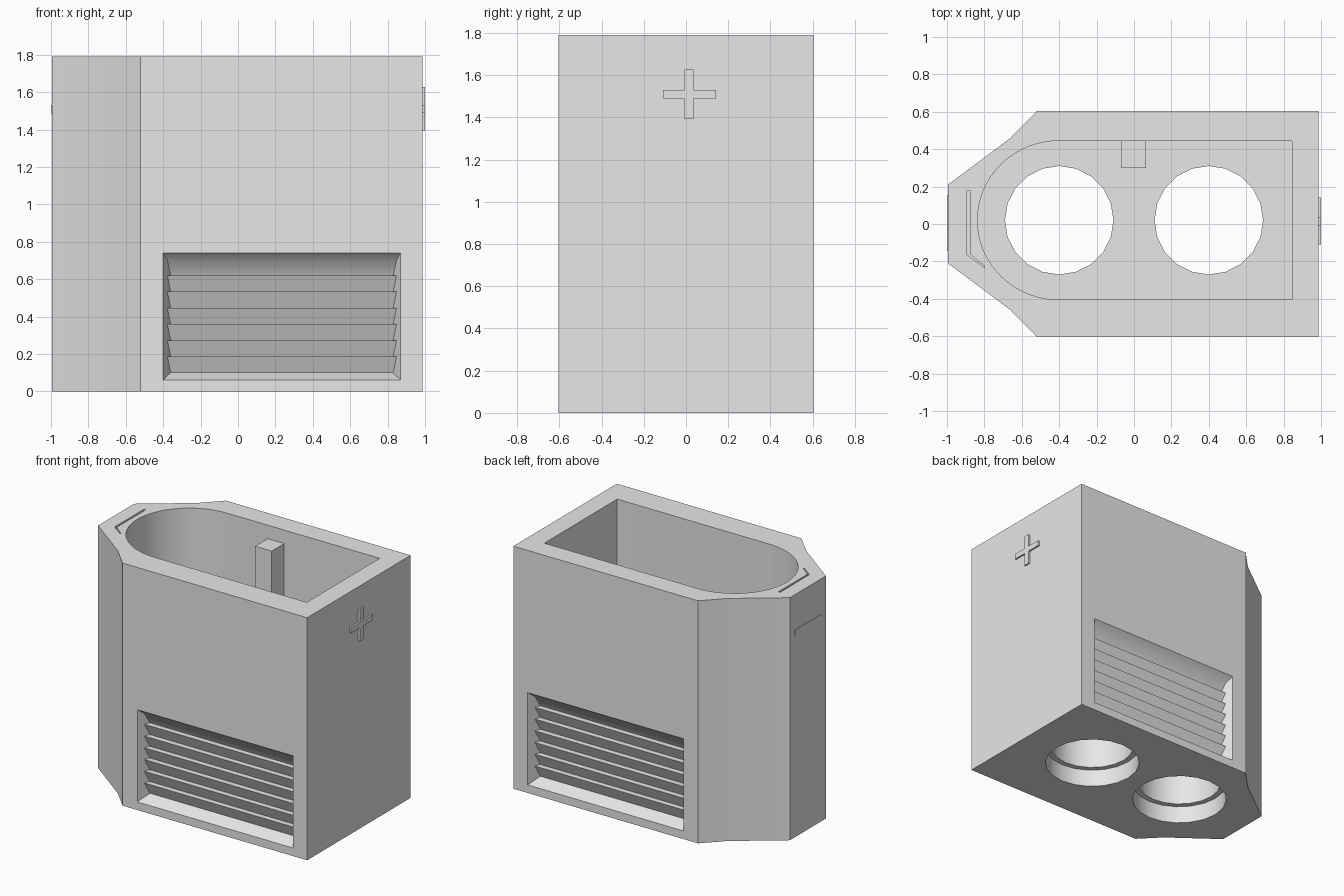
import bpy, bmesh
from math import sin, cos, pi, radians

HEIGHT, FLOOR = 1.79, 0.6

old = bpy.data.objects.get("Cube")
if old:
    bpy.data.objects.remove(old, do_unlink=True)

grey = bpy.data.materials.new("light_grey")
grey.use_nodes = True
grey.diffuse_color = (0.8, 0.8, 0.8, 1)
grey.node_tree.nodes["Principled BSDF"].inputs["Base Color"].default_value = (0.8, 0.8, 0.8, 1)


def loft(name, ring_a, ring_b):
    """Closed solid between two matching rings of points."""
    bm = bmesh.new()
    a = [bm.verts.new(p) for p in ring_a]
    b = [bm.verts.new(p) for p in ring_b]
    bm.faces.new(a)
    bm.faces.new(b[::-1])
    for i in range(len(a)):
        j = (i + 1) % len(a)
        bm.faces.new((a[i], b[i], b[j], a[j]))
    bmesh.ops.recalc_face_normals(bm, faces=bm.faces)
    mesh = bpy.data.meshes.new(name)
    bm.to_mesh(mesh)
    bm.free()
    mesh.materials.append(grey)
    obj = bpy.data.objects.new(name, mesh)
    bpy.context.collection.objects.link(obj)
    return obj


def prism(name, outline, z0, z1):
    return loft(name, [(x, y, z0) for x, y in outline], [(x, y, z1) for x, y in outline])


def box(name, x0, x1, y0, y1, z0, z1):
    return prism(name, [(x0, y0), (x1, y0), (x1, y1), (x0, y1)], z0, z1)


def arc(cx, cy, rx, ry, start, end, count):
    return [(cx + rx * cos(start + (end - start) * i / count),
             cy + ry * sin(start + (end - start) * i / count)) for i in range(count + 1)]


def boolean(target, tool, operation):
    """Apply one boolean and discard the tool."""
    mod = target.modifiers.new("cut", "BOOLEAN")
    mod.object, mod.operation, mod.solver = tool, operation, "EXACT"
    bpy.context.view_layer.objects.active = target
    bpy.ops.object.modifier_apply(modifier=mod.name)
    bpy.data.objects.remove(tool, do_unlink=True)


# Housing with a tapered end
half = [(-0.995, 0.21), (-0.66, 0.46), (-0.52, 0.603), (0.987, 0.603)]
housing = prism("housing", half + [(x, -y) for x, y in reversed(half)], 0, HEIGHT)

# Open cavity, rounded at the tapered end
cavity = [(0.845, -0.405), (0.845, 0.445)] + arc(-0.4, 0.02, 0.437, 0.425, pi / 2, 3 * pi / 2, 32)
boolean(housing, prism("cavity_cutter", cavity, FLOOR, HEIGHT + 0.1), "DIFFERENCE")

# Two stepped round holes through the floor
for x in (-0.4, 0.4):
    for radius, top in ((0.33, 0.13), (0.29, FLOOR + 0.1)):
        circle = arc(x, 0.02, radius, radius, 0, 2 * pi, 20)[:-1]
        boolean(housing, prism("hole_cutter", circle, -0.1, top), "DIFFERENCE")

# Louvred recesses, front and back
TIP, DEEP, SLATS, LOW, HIGH = 0.05, 0.09, 6, 0.10, 0.62
pitch = (HIGH - LOW) / SLATS
profile = [(-0.02, 0.051), (0, 0.06), (DEEP, LOW)]
for i in range(SLATS):
    z = LOW + pitch * (i + 1)
    profile += [(TIP, z), (DEEP, z)]
profile += [(TIP, 0.70), (0, 0.74), (-0.02, 0.756)]
for side in (-1, 1):
    left = [(-0.40 + 0.45 * d, side * (0.603 - d), z) for d, z in profile]
    right = [(0.87 - 0.45 * d, side * (0.603 - d), z) for d, z in profile]
    boolean(housing, loft("louvre_cutter", left, right), "DIFFERENCE")

# Narrow bent slot in the rim
slot = [(-0.892, 0.178), (-0.892, -0.165), (-0.80, -0.232), (-0.80, -0.224),
        (-0.878, -0.16), (-0.878, 0.178)]
boolean(housing, prism("slot_cutter", slot, HEIGHT - 0.08, HEIGHT + 0.1), "DIFFERENCE")

# Smooth curved walls, keep corners crisp
bpy.ops.object.select_all(action="DESELECT")
housing.select_set(True)
bpy.context.view_layer.objects.active = housing
bpy.ops.object.shade_smooth_by_angle(angle=radians(30))

# Inner post against the back wall
box("inner_post", -0.07, 0.065, 0.3, 0.45, FLOOR - 0.01, HEIGHT - 0.1)

# Raised polarity marks on the two ends
plus = box("plus_mark", 0.98, 1.0, -0.11, 0.143, 1.49, 1.53)
boolean(plus, box("plus_upright", 0.98, 1.0, -0.008, 0.036, 1.393, 1.627), "UNION")
box("minus_mark", -1.0, -0.985, -0.145, 0.155, 1.487, 1.53)
